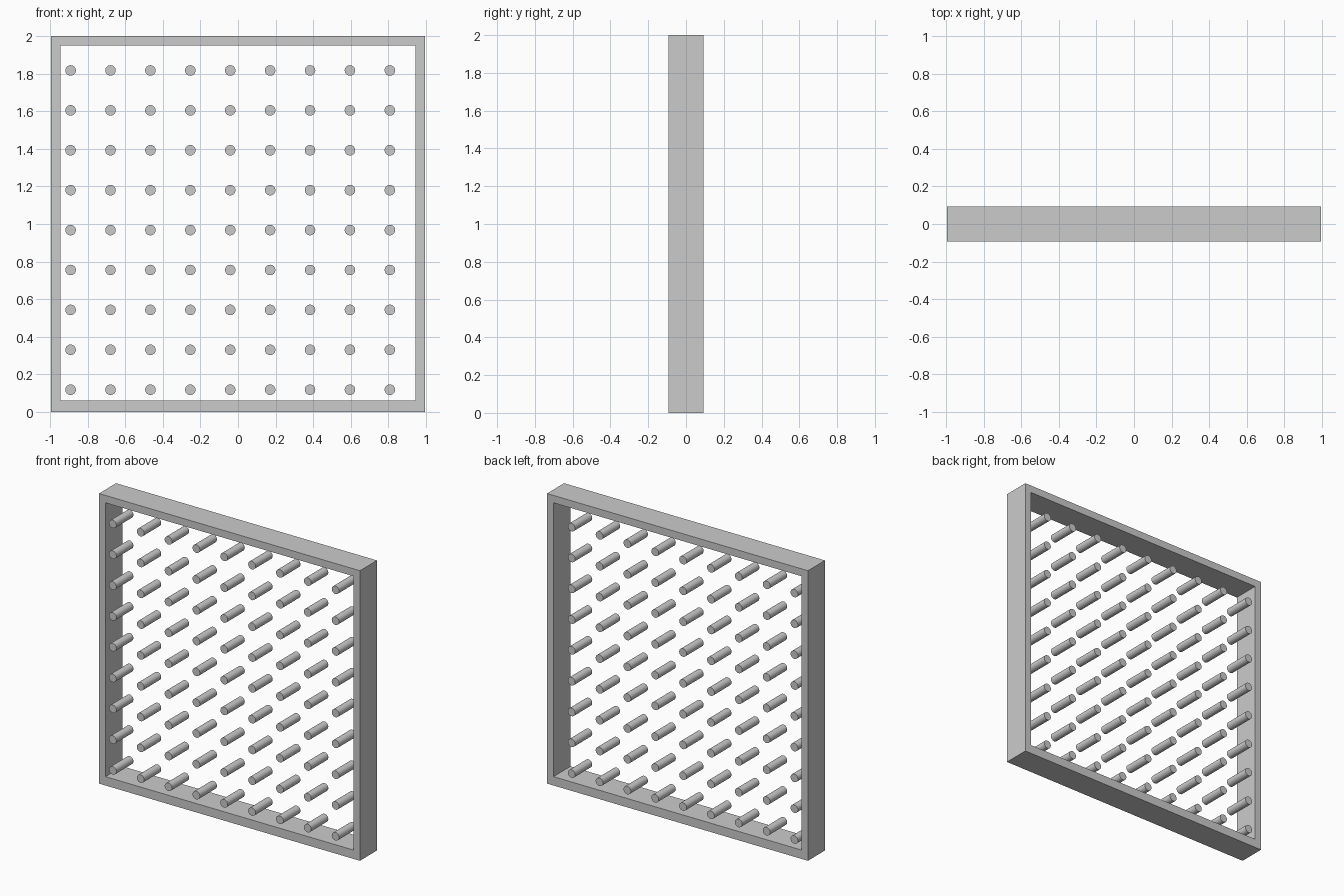
import bpy, bmesh
from mathutils import Matrix, Vector

if "Cube" in bpy.data.objects:
    bpy.data.objects.remove(bpy.data.objects["Cube"])

HX, DEPTH = 0.995, 0.186          # outer half width, frame depth
IX, IZ0, IZ1 = 0.946, 0.061, 1.949  # inner opening


def new_object(name, bm):
    bmesh.ops.recalc_face_normals(bm, faces=bm.faces)
    mesh = bpy.data.meshes.new(name)
    bm.to_mesh(mesh)
    bm.free()
    obj = bpy.data.objects.new(name, mesh)
    bpy.context.collection.objects.link(obj)
    return obj


# Square frame: a ring of four quads pushed back through the depth
bm = bmesh.new()
y = -DEPTH / 2
outer = [bm.verts.new(p) for p in ((-HX, y, 0), (HX, y, 0), (HX, y, 2), (-HX, y, 2))]
inner = [bm.verts.new(p) for p in ((-IX, y, IZ0), (IX, y, IZ0), (IX, y, IZ1), (-IX, y, IZ1))]
ring = []
for i in range(4):
    j = (i + 1) % 4
    ring.append(bm.faces.new((outer[i], outer[j], inner[j], inner[i])))
back = bmesh.ops.extrude_face_region(bm, geom=ring, use_keep_orig=True)
bmesh.ops.translate(bm, vec=Vector((0, DEPTH, 0)),
                    verts=[g for g in back["geom"] if isinstance(g, bmesh.types.BMVert)])
new_object("frame", bm)

# 9 x 9 grid of round pins running front to back
bm = bmesh.new()
turn = Matrix.Rotation(1.5707963, 4, 'X')
for col in range(9):
    for row in range(9):
        pos = Vector((-0.891 + 0.2124 * col, 0, 0.118 + 0.2124 * row))
        bmesh.ops.create_cone(bm, cap_ends=True, segments=32, radius1=0.028,
                              radius2=0.028, depth=DEPTH,
                              matrix=Matrix.Translation(pos) @ turn)
pins = new_object("pins", bm)
bpy.context.view_layer.objects.active = pins
pins.select_set(True)
bpy.ops.object.shade_smooth_by_angle()
